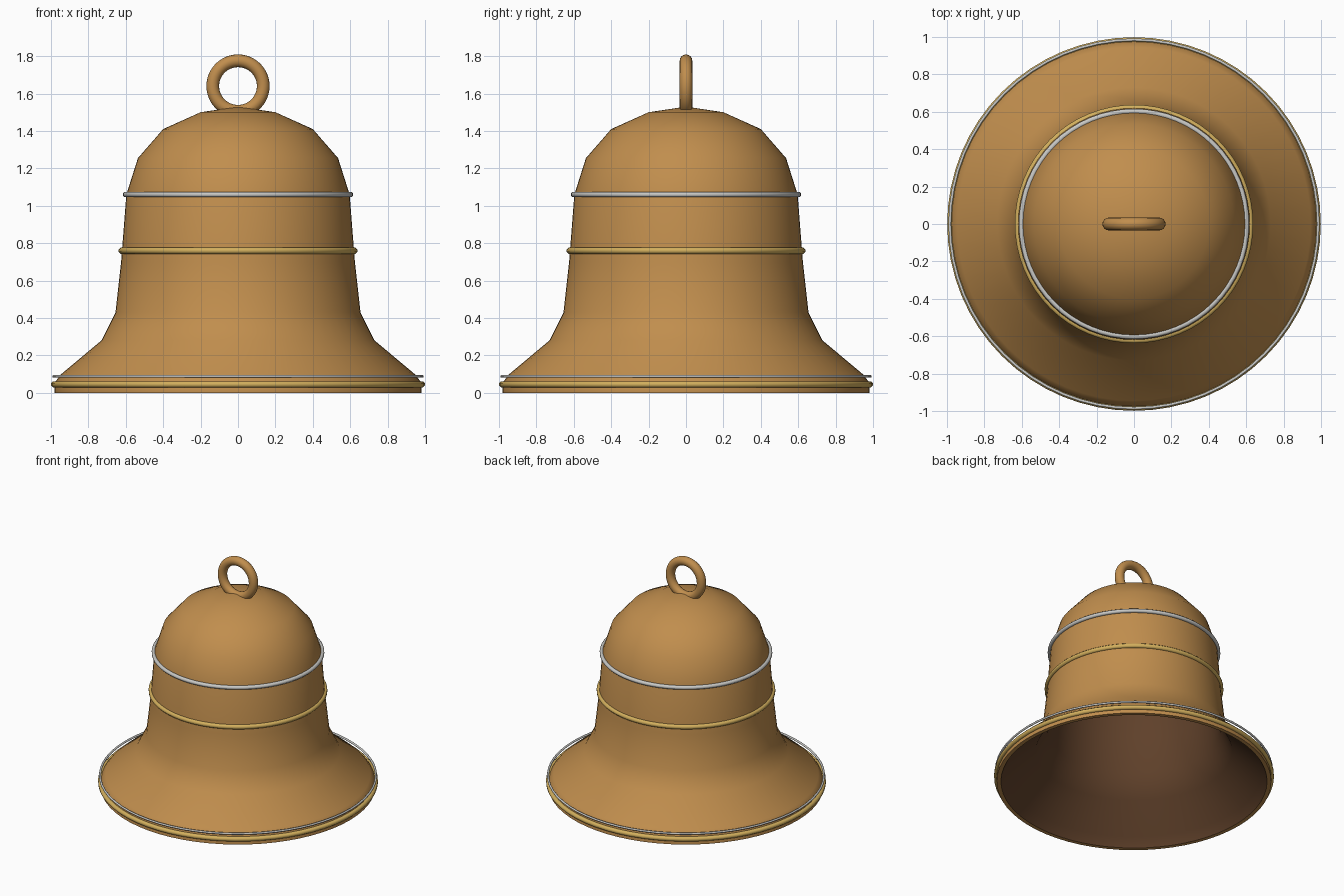
import bpy, math

if "Cube" in bpy.data.objects:
    bpy.data.objects.remove(bpy.data.objects["Cube"])

def material(name, rgb):
    m = bpy.data.materials.new(name)
    m.diffuse_color = (*rgb, 1)
    m.use_nodes = True
    m.node_tree.nodes["Principled BSDF"].inputs["Base Color"].default_value = m.diffuse_color
    return m

BRONZE = material("bronze", (0.53, 0.27, 0.075))
GOLD = material("gold", (0.65, 0.43, 0.11))
SILVER = material("silver", (0.58, 0.58, 0.56))
DARK = material("dark_inside", (0.115, 0.052, 0.023))
SEG = 64

def lathe(name, profile, mat, closed=False, angle=40):
    """Spin an (r, z) profile, listed bottom to top on the outside, around z."""
    verts, rings = [], []
    for r, z in profile:
        start = len(verts)
        if r == 0:
            verts.append((0, 0, z))
            rings.append([start] * SEG)
        else:
            for i in range(SEG):
                a = 2 * math.pi * i / SEG
                verts.append((r * math.cos(a), r * math.sin(a), z))
            rings.append(list(range(start, start + SEG)))
    pairs = list(zip(rings, rings[1:]))
    if closed:
        pairs.append((rings[-1], rings[0]))
    faces = []
    for lo, hi in pairs:
        for i in range(SEG):
            j = (i + 1) % SEG
            f = list(dict.fromkeys([lo[i], lo[j], hi[j], hi[i]]))
            faces.append(f)
    me = bpy.data.meshes.new(name)
    me.from_pydata(verts, [], faces)
    me.materials.append(mat)
    me.shade_smooth()
    me.set_sharp_from_angle(angle=math.radians(angle))
    ob = bpy.data.objects.new(name, me)
    bpy.context.collection.objects.link(ob)
    return ob

# bell shell: lip, flared skirt, waist and dome
lathe("bell_shell", [(0.95, 0), (0.98, 0), (0.98, 0.055), (0.945, 0.10), (0.73, 0.28),
                     (0.655, 0.43), (0.625, 0.70), (0.597, 1.06), (0.535, 1.255),
                     (0.40, 1.41), (0.20, 1.50), (0, 1.53)], BRONZE)

# hollow inside, listed top to bottom so it faces inward
lathe("bell_inside", [(0, 1.48), (0.19, 1.455), (0.375, 1.37), (0.50, 1.235), (0.56, 1.05),
                      (0.585, 0.70), (0.615, 0.42), (0.70, 0.25), (0.91, 0.07), (0.95, 0)], DARK)

# decorative bands
def band(name, z, r, t, mat):
    pts = [(r + t * math.cos(a), z + t * math.sin(a))
           for a in (2 * math.pi * (k + 0.5) / 8 for k in range(8))]
    lathe(name, pts, mat, closed=True, angle=60)

band("rim_gold_band", 0.045, 0.982, 0.018, GOLD)
band("rim_silver_band", 0.088, 0.985, 0.008, SILVER)
band("waist_gold_band", 0.76, 0.621, 0.018, GOLD)
band("shoulder_silver_band", 1.06, 0.602, 0.015, SILVER)

# hanging loop
bpy.ops.mesh.primitive_torus_add(major_segments=48, minor_segments=16, major_radius=0.135,
                                 minor_radius=0.034, location=(0, 0, 1.64),
                                 rotation=(math.pi / 2, 0, 0))
loop = bpy.context.object
loop.name = "hanging_loop"
loop.data.materials.append(BRONZE)
loop.data.shade_smooth()
